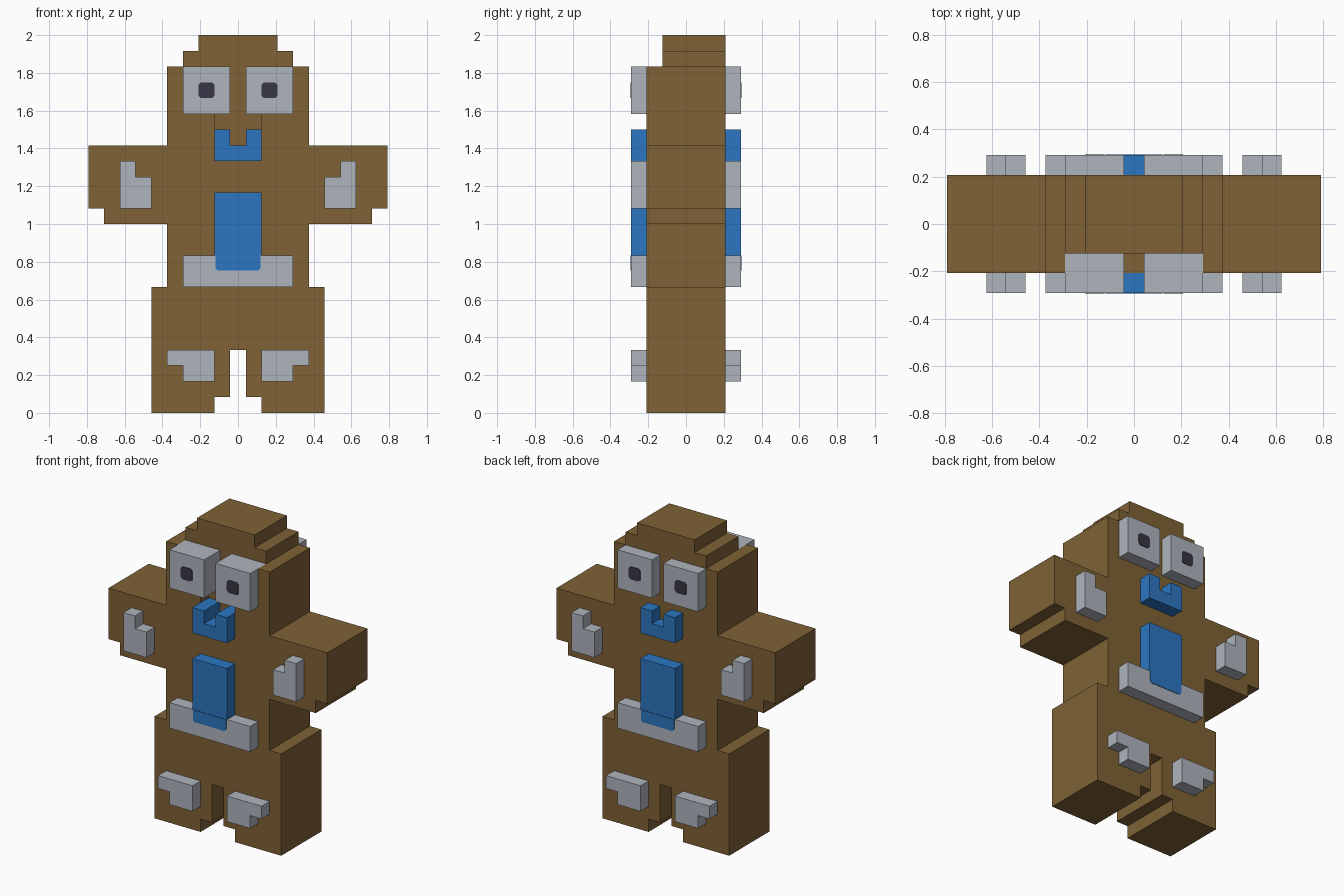
import bpy
import bmesh

if "Cube" in bpy.data.objects:
    bpy.data.objects.remove(bpy.data.objects["Cube"], do_unlink=True)

U = 1 / 12  # one block of the model


def material(name, rgb):
    m = bpy.data.materials.new(name)
    m.use_nodes = True
    m.diffuse_color = (*rgb, 1)
    bsdf = m.node_tree.nodes["Principled BSDF"]
    bsdf.inputs["Base Color"].default_value = (*rgb, 1)
    bsdf.inputs["Roughness"].default_value = 0.9
    return m


BROWN = material("brown", (0.212, 0.122, 0.036))
GREY = material("light_grey", (0.429, 0.462, 0.515))
BLUE = material("blue", (0.025, 0.181, 0.533))
DARK = material("dark_pupil", (0.040, 0.037, 0.058))


def slab(name, outline, y0, y1, mat):
    """Extrude an x-z outline, in blocks, from y0 to y1."""
    bm = bmesh.new()
    face = bm.faces.new([bm.verts.new((x * U, y0 * U, z * U)) for x, z in outline])
    ext = bmesh.ops.extrude_face_region(bm, geom=[face])
    moved = [v for v in ext["geom"] if isinstance(v, bmesh.types.BMVert)]
    bmesh.ops.translate(bm, verts=moved, vec=(0, (y1 - y0) * U, 0))
    bmesh.ops.recalc_face_normals(bm, faces=bm.faces)
    me = bpy.data.meshes.new(name)
    bm.to_mesh(me)
    bm.free()
    me.materials.append(mat)
    ob = bpy.data.objects.new(name, me)
    bpy.context.collection.objects.link(ob)
    return ob


def rect(x0, x1, z0, z1):
    return [(x0, z0), (x1, z0), (x1, z1), (x0, z1)]


def mirrored(outline, side):
    return [(x * side, z) for x, z in outline]


# Trunk, head and stepped cap
slab("torso", rect(-4.5, 4.5, 8, 16), -2.5, 2.5, BROWN)
slab("head", rect(-4.5, 4.5, 16, 22), -1.5, 2.5, BROWN)
half_face = [(4.5, 16), (4.5, 22), (3.5, 22), (3.5, 19), (1.5, 19), (1.5, 17)]
slab("face_surround", half_face + mirrored(half_face, -1)[::-1], -2.5, -1.5, BROWN)
half_cap = [(3.5, 22), (3.5, 23), (2.5, 23), (2.5, 24)]
slab("head_cap", half_cap + mirrored(half_cap, -1)[::-1], -1.5, 2.5, BROWN)

# Hips and legs, with the stepped gap between the feet
half_legs = [(0.5, 4), (0.5, 1), (1.5, 1), (1.5, 0), (5.5, 0), (5.5, 8)]
slab("hips_and_legs", half_legs + mirrored(half_legs, -1)[::-1], -2.5, 2.5, BROWN)

# Arms
arm = [(4.5, 12), (8.5, 12), (8.5, 13), (9.5, 13), (9.5, 17), (4.5, 17)]
for side, label in ((1, "left"), (-1, "right")):
    slab(f"{label}_arm", mirrored(arm, side), -2.5, 2.5, BROWN)

# Raised details, repeated on the front and the back
arm_patch = [(5.5, 13), (7.5, 13), (7.5, 16), (6.5, 16), (6.5, 15), (5.5, 15)]
knee_patch = [(1.5, 2), (3.5, 2), (3.5, 3), (4.5, 3), (4.5, 4), (1.5, 4)]
half_mouth = [(1.5, 16), (1.5, 18), (0.5, 18), (0.5, 17)]
mouth = half_mouth + mirrored(half_mouth, -1)[::-1]
pupil = [(1.5, 20.15), (1.65, 20), (2.35, 20), (2.5, 20.15),
         (2.5, 20.85), (2.35, 21), (1.65, 21), (1.5, 20.85)]
bib_tip = [(-1.44, 10), (-1.44, 9.22), (-1.3, 9.06),
           (1.3, 9.06), (1.44, 9.22), (1.44, 10)]

for d, end, inner in ((-1, "front", -1.5), (1, "back", 2.5)):
    base, outer, paint = 2.5 * d, 3.5 * d, 3.54 * d
    slab(f"{end}_mouth", mouth, inner, outer, BLUE)
    slab(f"{end}_bib", rect(-1.5, 1.5, 10, 14), base, outer, BLUE)
    slab(f"{end}_belt", rect(-3.5, 3.5, 8, 10), base, outer, GREY)
    slab(f"{end}_bib_tip", bib_tip, outer, paint, BLUE)
    for side, label in ((1, "left"), (-1, "right")):
        name = f"{end}_{label}"
        slab(f"{name}_eye", mirrored(rect(0.5, 3.5, 19, 22), side), inner, outer, GREY)
        slab(f"{name}_pupil", mirrored(pupil, side), outer, paint, DARK)
        slab(f"{name}_arm_patch", mirrored(arm_patch, side), base, outer, GREY)
        slab(f"{name}_knee_patch", mirrored(knee_patch, side), base, outer, GREY)
